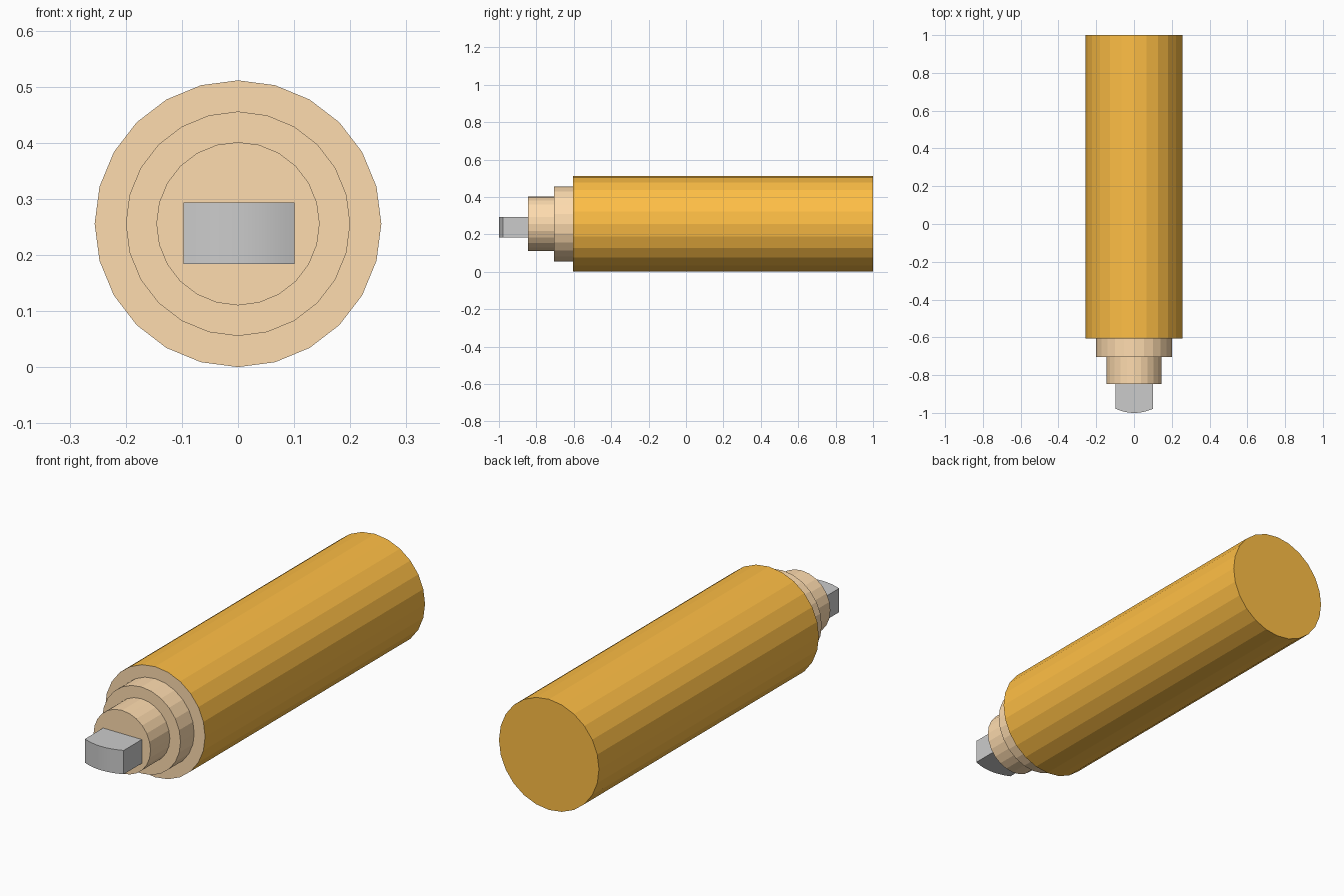
import bpy, bmesh, math

if "Cube" in bpy.data.objects:
    bpy.data.objects.remove(bpy.data.objects["Cube"])

CZ = 0.256      # height of the long axis
SIDES = 24


def material(name, rgb):
    m = bpy.data.materials.new(name)
    m.diffuse_color = (*rgb, 1)
    m.use_nodes = True
    m.node_tree.nodes["Principled BSDF"].inputs["Base Color"].default_value = m.diffuse_color
    return m


def finish(name, bm, mats=()):
    bmesh.ops.recalc_face_normals(bm, faces=bm.faces)
    me = bpy.data.meshes.new(name)
    bm.to_mesh(me)
    bm.free()
    for m in mats:
        me.materials.append(m)
    ob = bpy.data.objects.new(name, me)
    bpy.context.collection.objects.link(ob)
    return ob


orange = material("orange_paint", (1.0, 0.52, 0.06))
tan = material("bare_wood", (1.0, 0.72, 0.43))

# Handle and stepped collar: rings (y, radius) joined along the axis
profile = [(1.0, 0.2555), (-0.605, 0.2555), (-0.605, 0.2), (-0.705, 0.2),
           (-0.705, 0.1455), (-0.846, 0.1455)]
bm = bmesh.new()
rings = []
for y, r in profile:
    rings.append([bm.verts.new((r * math.cos(a), y, CZ + r * math.sin(a)))
                  for a in (math.tau * i / SIDES for i in range(SIDES))])
bm.faces.new(rings[0])
for k in range(len(rings) - 1):
    a, b = rings[k], rings[k + 1]
    for i in range(SIDES):
        j = (i + 1) % SIDES
        f = bm.faces.new((a[i], a[j], b[j], b[i]))
        f.material_index = 0 if k == 0 else 1
bm.faces.new(rings[-1]).material_index = 1
finish("stepped_handle", bm, (orange, tan))

# Flat tip with a curved front edge, extruded upward
x0, x1, z0, z1, sag = -0.097, 0.101, 0.184, 0.294, 0.022
N = 12
mid, half = (x0 + x1) / 2, (x1 - x0) / 2
outline = [(x1, -0.84), (x0, -0.84)]
for i in range(N + 1):
    t = -1 + 2 * i / N
    outline.append((mid + half * t, -1.0 + sag * t * t))
bm = bmesh.new()
face = bm.faces.new([bm.verts.new((x, y, z0)) for x, y in outline])
ext = bmesh.ops.extrude_face_region(bm, geom=[face], use_keep_orig=True)
bmesh.ops.translate(bm, vec=(0, 0, z1 - z0),
                    verts=[v for v in ext["geom"] if isinstance(v, bmesh.types.BMVert)])
tip = finish("flat_tip", bm)
bpy.context.view_layer.objects.active = tip
tip.select_set(True)
bpy.ops.object.shade_smooth_by_angle(angle=math.radians(30))
